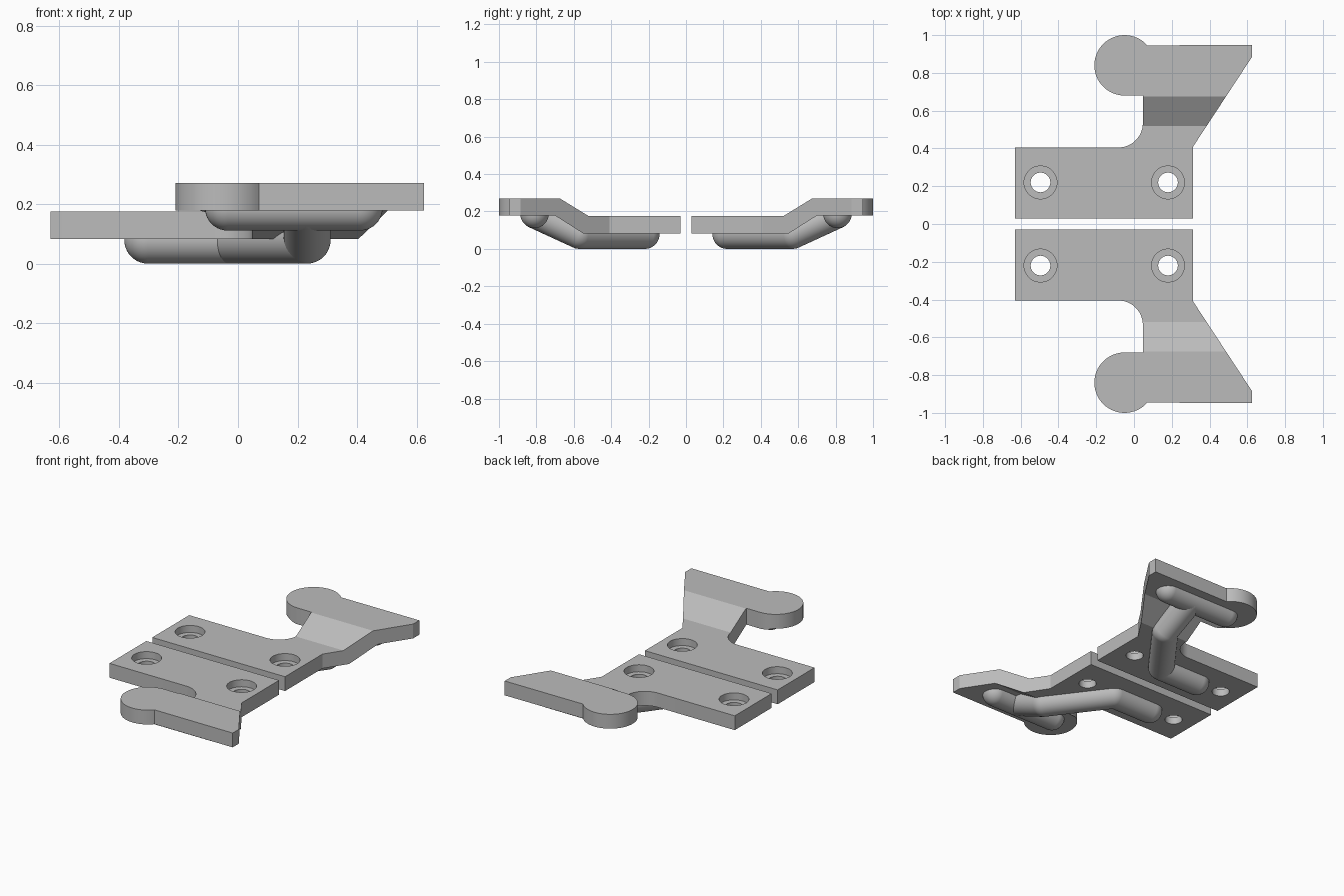
import bpy, bmesh
from math import cos, sin, radians
from mathutils import Vector

cube = bpy.data.objects.get("Cube")
if cube:
    bpy.data.objects.remove(cube, do_unlink=True)

grey = bpy.data.materials.new("plain grey")
grey.use_nodes = True
colour = (0.5, 0.5, 0.5, 1)
grey.diffuse_color = colour
grey.node_tree.nodes["Principled BSDF"].inputs["Base Color"].default_value = colour


def make_object(name, bm):
    bmesh.ops.recalc_face_normals(bm, faces=bm.faces)
    mesh = bpy.data.meshes.new(name)
    bm.to_mesh(mesh)
    bm.free()
    mesh.materials.append(grey)
    obj = bpy.data.objects.new(name, mesh)
    bpy.context.collection.objects.link(obj)
    return obj


def prism(name, points, offset):
    """Extrude a closed outline of 3D points along an offset."""
    bm = bmesh.new()
    face = bm.faces.new([bm.verts.new(p) for p in points])
    new = bmesh.ops.extrude_face_region(bm, geom=[face])["geom"]
    verts = [v for v in new if isinstance(v, bmesh.types.BMVert)]
    bmesh.ops.translate(bm, verts=verts, vec=offset)
    return make_object(name, bm)


def arc(cx, cy, r, start, end, steps):
    angles = [radians(start + (end - start) * i / steps) for i in range(steps + 1)]
    return [(cx + r * cos(a), cy + r * sin(a)) for a in angles]


def activate(obj):
    bpy.ops.object.select_all(action='DESELECT')
    obj.select_set(True)
    bpy.context.view_layer.objects.active = obj


def combine(obj, cutter, operation):
    mod = obj.modifiers.new("cut", 'BOOLEAN')
    mod.object, mod.operation, mod.solver = cutter, operation, 'EXACT'
    activate(obj)
    bpy.ops.object.modifier_apply(modifier=mod.name)
    bpy.data.objects.remove(cutter, do_unlink=True)


def finish(obj):
    """Smooth the curved faces and mirror to the front half."""
    activate(obj)
    bpy.ops.object.shade_smooth_by_angle(angle=radians(28))
    mod = obj.modifiers.new("mirror", 'MIRROR')
    mod.use_axis = (False, True, False)
    mod.use_clip = False
    mod.use_mirror_merge = False


# Stepped plate: plan outline trimmed by the bent side profile
plan = [(-0.63, 0.03), (0.313, 0.03), (0.313, 0.41), (0.625, 0.885), (0.625, 0.947)]
plan += arc(-0.05, 0.84, 0.16, 41.5, 270, 40)
plan += [(0.047, 0.68)]
plan += arc(-0.083, 0.535, 0.13, 0, -90, 14)
plan += [(-0.63, 0.405)]
plate = prism("stepped_plate", [(x, y, -0.1) for x, y in plan], (0, 0, 0.6))

side = [(0, 0.083), (0.55, 0.083), (0.70, 0.178), (1.1, 0.178),
        (1.1, 0.27), (0.675, 0.27), (0.52, 0.175), (0, 0.175)]
profile = prism("side_profile", [(-1, y, z) for y, z in side], (2, 0, 0))
combine(plate, profile, 'INTERSECT')

# Screw holes with counterbores
for x in (-0.495, 0.18):
    for r, z in ((0.052, 0), (0.087, 0.13)):
        ring = arc(x, 0.22, r, 0, 352.5, 47)
        hole = prism("hole_cutter", [(px, py, z) for px, py in ring], (0, 0, 0.4))
        combine(plate, hole, 'DIFFERENCE')
finish(plate)


def rod(name, path, r):
    """Round bar with ball ends and elbows along a path."""
    bm = bmesh.new()
    points = [Vector(p) for p in path]
    for p in points:
        ball = bmesh.ops.create_uvsphere(bm, u_segments=40, v_segments=20, radius=r)
        bmesh.ops.translate(bm, verts=ball["verts"], vec=p)
    for a, b in zip(points, points[1:]):
        d = b - a
        bar = bmesh.ops.create_cone(bm, cap_ends=False, segments=40, radius1=r,
                                    radius2=r, depth=d.length)
        turn = d.to_track_quat('Z', 'Y').to_matrix().to_4x4()
        turn.translation = (a + b) / 2
        bmesh.ops.transform(bm, matrix=turn, verts=bar["verts"])
    finish(make_object(name, bm))


# Stiffening rods on the underside
rod("lower_rod", [(-0.303, 0.22, 0.079), (-0.03, 0.22, 0.079),
                  (0.232, 0.57, 0.079), (0.232, 0.805, 0.187)], 0.079)
rod("upper_rod", [(-0.035, 0.81, 0.187), (0.41, 0.81, 0.187)], 0.076)
